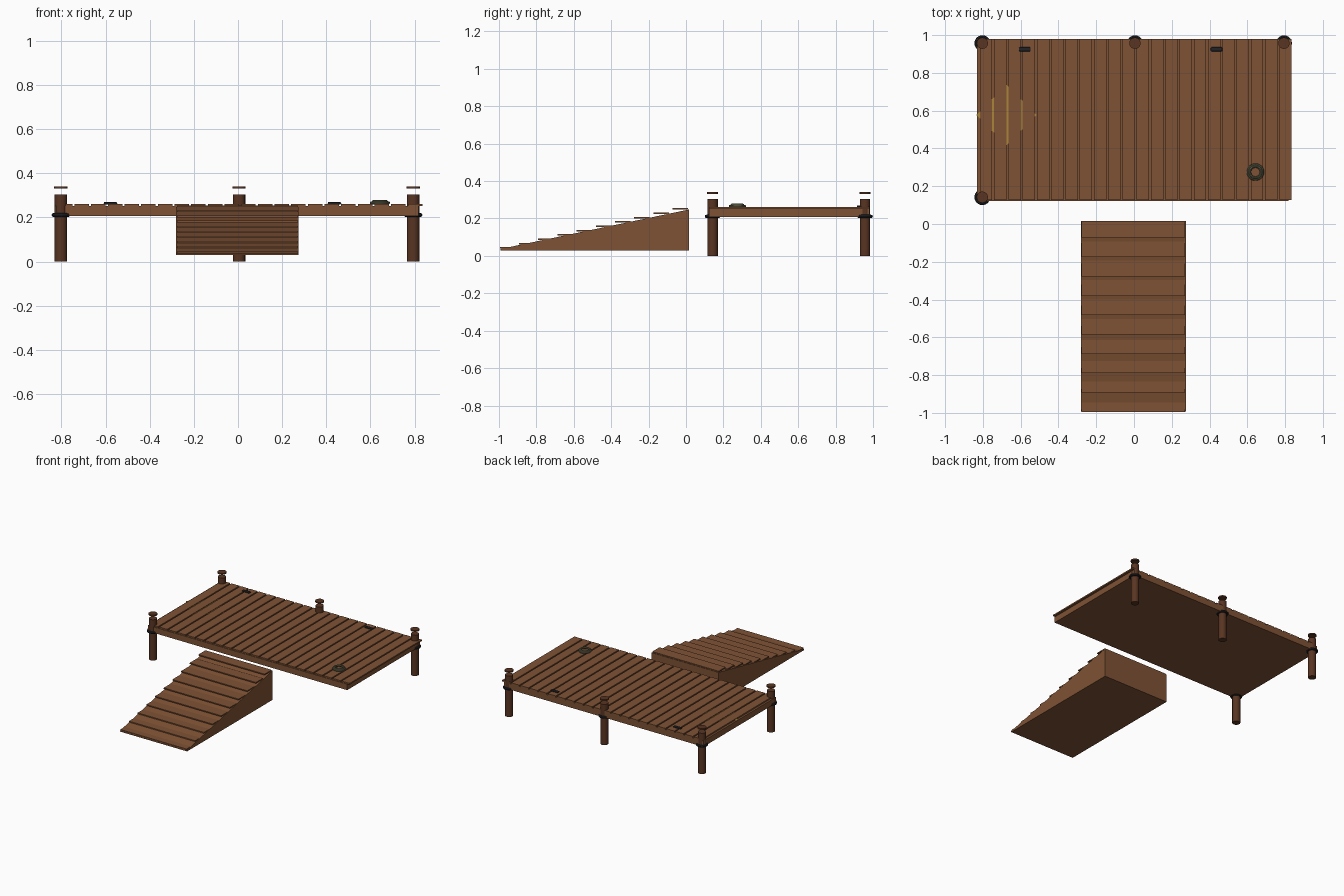
import bpy, bmesh, math

if "Cube" in bpy.data.objects:
    bpy.data.objects.remove(bpy.data.objects["Cube"])

def material(name, rgb):
    m = bpy.data.materials.new(name)
    m.diffuse_color = (*rgb, 1)
    m.use_nodes = True
    m.node_tree.nodes["Principled BSDF"].inputs["Base Color"].default_value = m.diffuse_color
    return m

WOOD = material("plank_wood", (0.21, 0.085, 0.035))
POST = material("post_wood", (0.10, 0.035, 0.016))
IRON = material("dark_iron", (0.015, 0.017, 0.02))
ROPE = material("rope", (0.12, 0.12, 0.07))
NET = material("net_yellow", (0.40, 0.24, 0.04))

def finish(name, mat, smooth=False):
    o = bpy.context.object
    o.name = name
    o.data.materials.append(mat)
    if smooth:
        bpy.ops.object.shade_smooth_by_angle(angle=math.radians(40))
    return o

def box(name, x0, x1, y0, y1, z0, z1, mat):
    bpy.ops.mesh.primitive_cube_add(size=1, location=((x0 + x1) / 2, (y0 + y1) / 2, (z0 + z1) / 2))
    bpy.context.object.scale = (x1 - x0, y1 - y0, z1 - z0)
    bpy.ops.object.transform_apply(location=False, rotation=False, scale=True)
    return finish(name, mat)

def cylinder(name, x, y, z0, z1, r, mat, sides=16):
    bpy.ops.mesh.primitive_cylinder_add(vertices=sides, radius=r, depth=z1 - z0, location=(x, y, (z0 + z1) / 2))
    return finish(name, mat, True)

def ring(name, x, y, z, major, minor, mat):
    bpy.ops.mesh.primitive_torus_add(major_segments=24, minor_segments=8, major_radius=major,
                                     minor_radius=minor, location=(x, y, z))
    return finish(name, mat, True)

# Deck body and its cross planks
box("deck_body", -0.83, 0.818, 0.122, 0.98, 0.207, 0.251, WOOD)
pitch = 0.0755
for i in range(22):
    x = -0.821 + i * pitch
    box(f"deck_plank_{i}", x + 0.005, x + pitch - 0.005, 0.126, 0.98, 0.251, 0.261, WOOD)

# Mooring posts with iron collars and floating caps
for i, (x, y) in enumerate([(-0.803, 0.957), (0.005, 0.957), (0.794, 0.957), (-0.803, 0.142)]):
    cylinder(f"post_{i}", x, y, 0.0, 0.305, 0.028, POST)
    cylinder(f"post_cap_{i}", x, y, 0.331, 0.341, 0.030, POST)
    ring(f"post_collar_{i}", x, y, 0.211, 0.033, 0.009, IRON)

# Ramp wedge from a side profile
bm = bmesh.new()
profile = [(-0.993, 0.029), (0.016, 0.029), (0.016, 0.248), (-0.993, 0.037)]
face = bm.faces.new([bm.verts.new((-0.28, y, z)) for y, z in profile])
ext = bmesh.ops.extrude_face_region(bm, geom=[face])
bmesh.ops.translate(bm, vec=(0.554, 0, 0), verts=[v for v in ext["geom"] if isinstance(v, bmesh.types.BMVert)])
bmesh.ops.recalc_face_normals(bm, faces=bm.faces)
mesh = bpy.data.meshes.new("ramp_body")
bm.to_mesh(mesh)
bm.free()
mesh.materials.append(WOOD)
bpy.context.collection.objects.link(bpy.data.objects.new("ramp_body", mesh))

# Level treads climbing the ramp
for i in range(10):
    y, z = -0.995 + i * 0.1025, 0.043 + i * 0.0231
    box(f"ramp_tread_{i}", -0.277, 0.271, y, y + 0.083, z - 0.004, z + 0.004, WOOD)

# Rope coil
for i, (r, z) in enumerate([(0.039, 0.266), (0.030, 0.272)]):
    ring(f"rope_coil_{i}", 0.643, 0.275, z, r, 0.007, ROPE)

# Mooring cleats on the back edge
for i, x in enumerate([-0.578, 0.437]):
    c = box(f"cleat_{i}", x - 0.031, x + 0.031, 0.914, 0.936, 0.259, 0.270, IRON)
    b = c.modifiers.new("round", "BEVEL")
    b.width, b.segments = 0.005, 2

# Diamond net lying between the planks
bpy.ops.mesh.primitive_circle_add(vertices=4, radius=0.16, fill_type='NGON', location=(-0.675, 0.577, 0.256))
finish("net", NET)
